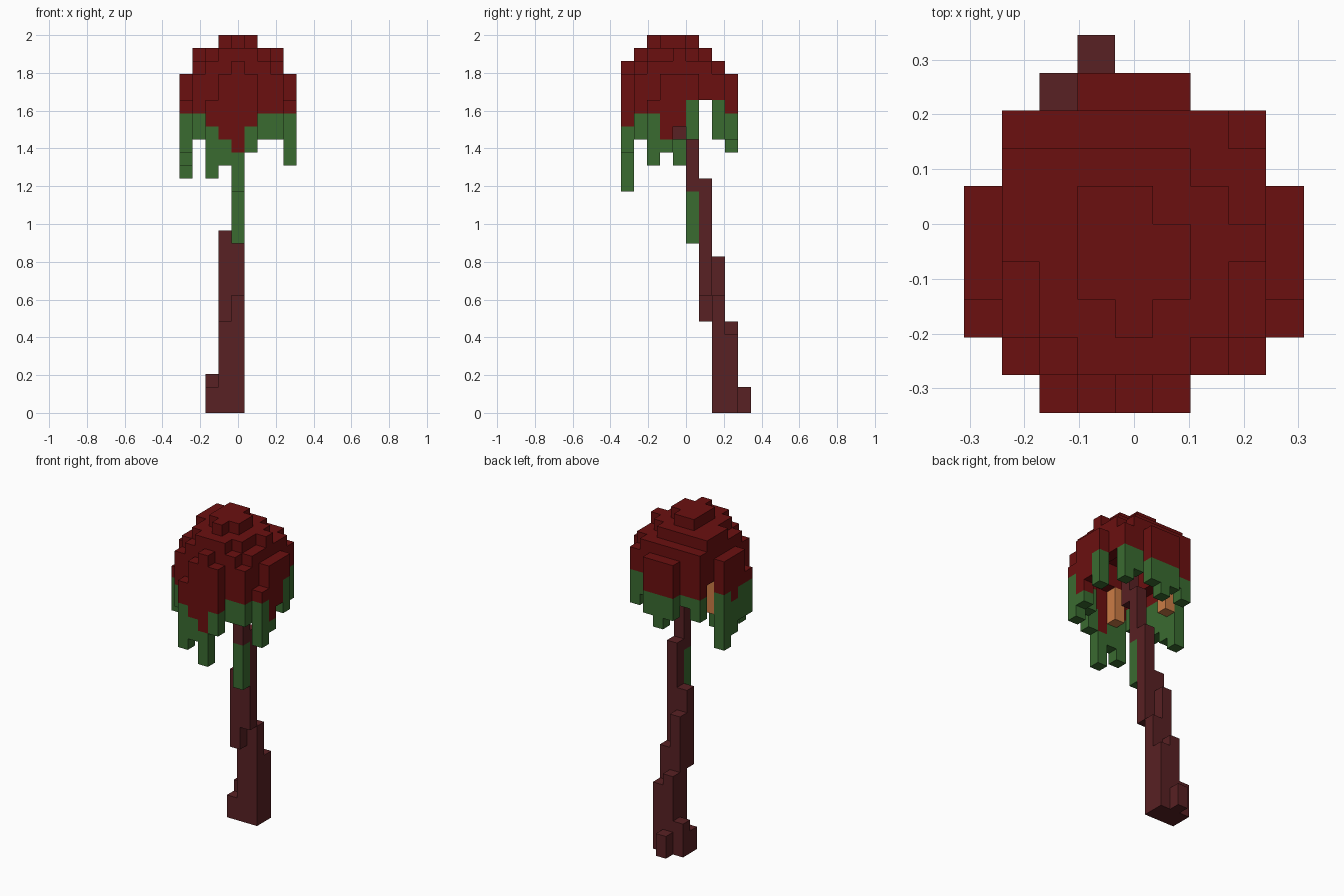
import bpy
import bmesh
from mathutils import Vector

default_cube = bpy.data.objects.get("Cube")
if default_cube:
    bpy.data.objects.remove(default_cube, do_unlink=True)

UNIT = 2 / 29                                # edge of one block
ORIGIN = Vector((-4.5, -5, 0)) * UNIT        # corner of the block grid
DIRECTIONS = [Vector(d) for d in
              ((1, 0, 0), (-1, 0, 0), (0, 1, 0), (0, -1, 0), (0, 0, 1), (0, 0, -1))]


def make_material(name, rgb):
    mat = bpy.data.materials.new(name)
    mat.use_nodes = True
    color = (*rgb, 1)
    mat.diffuse_color = color
    shader = mat.node_tree.nodes["Principled BSDF"]
    shader.inputs["Base Color"].default_value = color
    shader.inputs["Roughness"].default_value = 0.9
    return mat


materials = {
    "cap": make_material("dark red", (0.147, 0.005, 0.005)),
    "vines": make_material("leaf green", (0.042, 0.147, 0.03)),
    "stem": make_material("red brown", (0.098, 0.015, 0.017)),
    "glow_pods": make_material("warm orange", (0.6, 0.2, 0.06)),
}

blocks = {}


def fill(part, xs, ys, zs):
    """Fill a span of grid blocks; earlier parts keep their blocks."""
    for x in range(*xs):
        for y in range(*ys):
            for z in range(*zs):
                blocks.setdefault((x, y, z), part)


def drip(x, y, top, middle, bottom):
    """Hanging column: red above, green tip below."""
    fill("cap", (x, x + 1), (y, y + 1), (middle, top))
    fill("vines", (x, x + 1), (y, y + 1), (bottom, middle))


# Stem: leans forward as it rises
fill("stem", (2, 3), (8, 9), (0, 3))
fill("stem", (2, 3), (7, 8), (0, 2))
fill("stem", (3, 4), (9, 10), (0, 2))
fill("stem", (3, 4), (8, 9), (0, 7))
fill("stem", (4, 5), (8, 9), (0, 6))
fill("stem", (3, 4), (7, 8), (0, 12))
fill("stem", (4, 5), (7, 8), (0, 9))
fill("stem", (3, 4), (6, 7), (7, 14))
fill("stem", (4, 5), (6, 7), (9, 18))
fill("stem", (4, 5), (5, 6), (17, 22))
fill("stem", (4, 5), (4, 5), (21, 26))

# Vine clinging to the stem
fill("vines", (4, 5), (5, 6), (13, 17))

# Pods inside the cap
fill("glow_pods", (3, 4), (1, 2), (21, 24))
fill("glow_pods", (1, 2), (5, 6), (21, 24))

# Cap crown
fill("cap", (3, 6), (3, 5), (27, 29))
fill("cap", (3, 5), (5, 6), (27, 29))
fill("cap", (4, 5), (2, 3), (27, 29))

# Cap roof, upper step
fill("cap", (2, 7), (2, 6), (26, 28))
fill("cap", (3, 6), (1, 2), (26, 28))
fill("cap", (1, 6), (6, 7), (26, 28))
fill("cap", (1, 2), (4, 6), (26, 28))
fill("cap", (7, 8), (4, 5), (26, 28))

# Cap roof, lower step and side walls
fill("cap", (1, 8), (2, 7), (26, 27))
fill("cap", (2, 7), (1, 2), (24, 27))
fill("cap", (1, 7), (7, 8), (24, 27))
for side in (1, 7):
    fill("cap", (side, side + 1), (2, 7), (24, 27))

# Drips around the rim: front, front corners, left, right, back
for column in (
    (2, 0, 24, 22, 18), (3, 0, 26, 21, 19), (4, 0, 27, 20, 17), (5, 0, 26, 22, 20),
    (1, 1, 26, 23, 21), (6, 1, 24, 23, 21), (7, 1, 26, 23, 21),
    (8, 2, 24, 23, 19), (8, 3, 26, 21, 20), (8, 4, 26, 22, 22), (8, 5, 26, 24, 21),
    (0, 2, 24, 23, 20), (0, 3, 26, 23, 20), (0, 4, 26, 22, 19), (0, 5, 26, 23, 18),
    (3, 8, 26, 23, 21), (4, 8, 26, 23, 20), (5, 8, 26, 23, 21),
    (1, 7, 26, 23, 21), (2, 7, 26, 23, 22), (6, 7, 26, 24, 22), (7, 7, 26, 24, 21),
):
    drip(*column)


def build_part(part):
    """Mesh the exposed faces of all blocks in one part."""
    bm = bmesh.new()
    for cell, owner in blocks.items():
        if owner != part:
            continue
        center = Vector(cell) + Vector((0.5, 0.5, 0.5))
        for normal in DIRECTIONS:
            neighbour = tuple(int(c + n) for c, n in zip(cell, normal))
            if neighbour in blocks:
                continue
            u = Vector((normal.y, normal.z, normal.x))
            v = normal.cross(u)
            corners = [center + (normal + u * a + v * b) / 2
                       for a, b in ((-1, -1), (1, -1), (1, 1), (-1, 1))]
            bm.faces.new([bm.verts.new(ORIGIN + p * UNIT) for p in corners])
    bmesh.ops.remove_doubles(bm, verts=bm.verts, dist=UNIT / 100)
    mesh = bpy.data.meshes.new(part)
    bm.to_mesh(mesh)
    bm.free()
    mesh.materials.append(materials[part])
    obj = bpy.data.objects.new(part, mesh)
    bpy.context.collection.objects.link(obj)


for part_name in materials:
    build_part(part_name)
